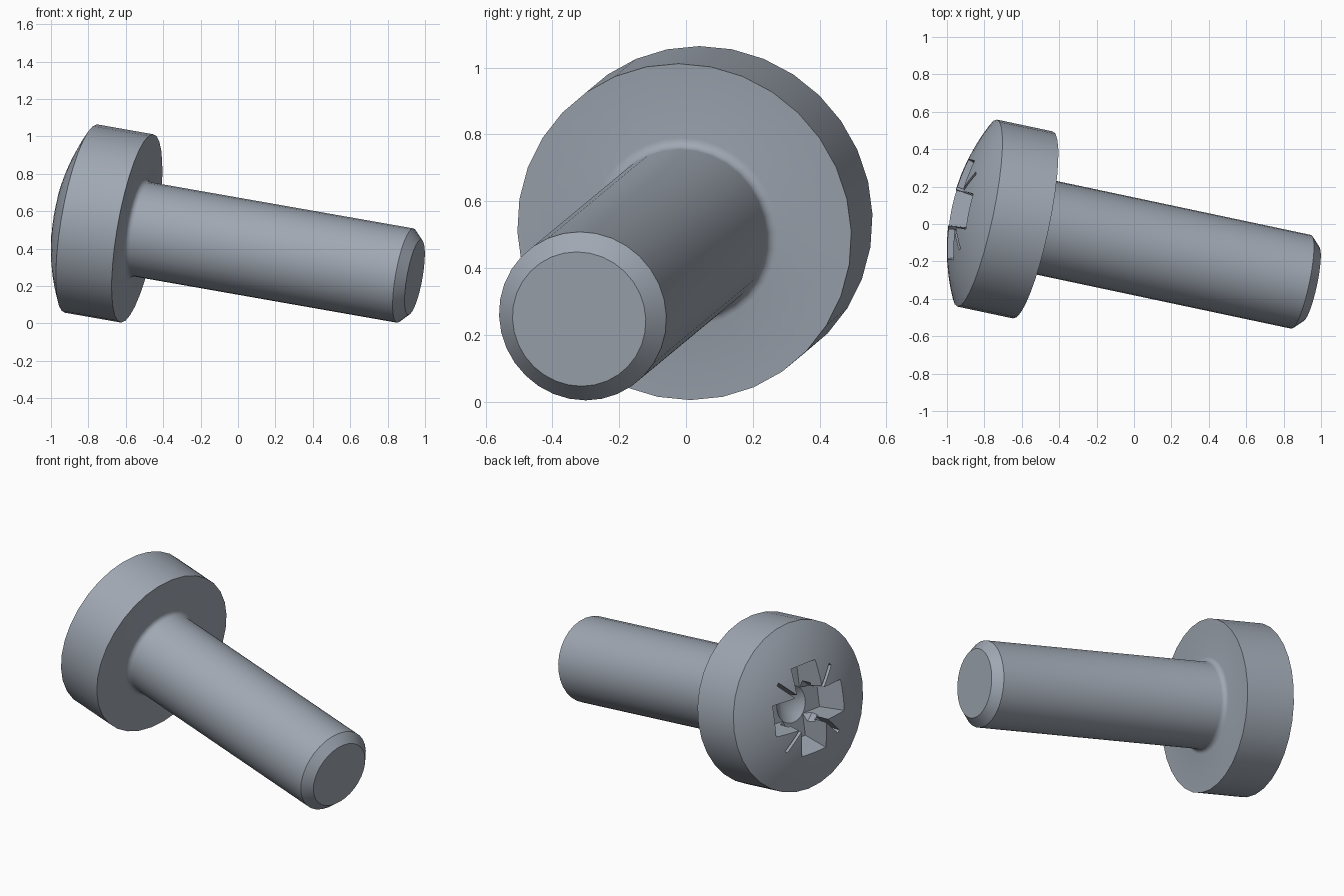
import bpy, bmesh, math
from mathutils import Matrix, Vector

cube = bpy.data.objects.get("Cube")
if cube:
    bpy.data.objects.remove(cube, do_unlink=True)

SIDES = 32
HEAD_R, HEAD_H, DOME_H = 0.511, 0.31, 0.128
SHANK_R, LENGTH, CHAMFER, FILLET = 0.256, 1.54, 0.052, 0.03
APEX = HEAD_H + DOME_H

# Brushed steel
steel = bpy.data.materials.new("steel_grey")
steel.use_nodes = True
colour = (0.35, 0.39, 0.45, 1)
steel.diffuse_color = colour
steel.node_tree.nodes["Principled BSDF"].inputs["Base Color"].default_value = colour


def make_object(name, bm):
    bmesh.ops.recalc_face_normals(bm, faces=bm.faces)
    mesh = bpy.data.meshes.new(name)
    bm.to_mesh(mesh)
    bm.free()
    mesh.materials.append(steel)
    obj = bpy.data.objects.new(name, mesh)
    bpy.context.collection.objects.link(obj)
    return obj


def lathe(name, profile):
    """Revolve (radius, height) points around the z axis; zero radius makes a pole."""
    bm = bmesh.new()
    verts = [bm.verts.new((r, 0, z)) for r, z in profile]
    edges = [bm.edges.new(pair) for pair in zip(verts, verts[1:])]
    bmesh.ops.spin(bm, geom=verts + edges, cent=(0, 0, 0), axis=(0, 0, 1),
                   angle=math.tau, steps=SIDES, use_merge=False)
    bmesh.ops.remove_doubles(bm, verts=bm.verts, dist=0.0005)
    # Flat end is one polygon
    end = [f for f in bm.faces if all(abs(v.co.z + LENGTH) < 0.001 for v in f.verts)]
    if end:
        bmesh.ops.dissolve_faces(bm, faces=end)
    return make_object(name, bm)


def tapered_bar(name, top, bottom, depth, angle):
    """Bar across the axis; top and bottom are (half length, half width)."""
    bm = bmesh.new()
    bmesh.ops.create_cube(bm, size=2)
    over = 0.06
    for v in bm.verts:
        upper = v.co.z > 0
        grow = over / depth
        size = [t + (t - b) * grow if upper else b for t, b in zip(top, bottom)]
        v.co = (v.co.x * size[0], v.co.y * size[1],
                APEX + over if upper else APEX - depth)
    bm.transform(Matrix.Rotation(angle, 4, 'Z'))
    return make_object(name, bm)


# Screw body: tip, chamfer, shank, fillet, head and domed top
profile = [(0, -LENGTH), (SHANK_R - CHAMFER, -LENGTH), (SHANK_R, -LENGTH + CHAMFER)]
for i in range(5):
    a = math.radians(90 * i / 4)
    profile.append((SHANK_R + FILLET * (1 - math.cos(a)), -FILLET * (1 - math.sin(a))))
profile.append((HEAD_R, 0))
dome_r = (HEAD_R ** 2 + DOME_H ** 2) / (2 * DOME_H)
half = math.asin(HEAD_R / dome_r)
for i in range(9):
    a = half * (1 - i / 8)
    profile.append((dome_r * math.sin(a), APEX - dome_r * (1 - math.cos(a))))
screw = lathe("screw", profile)

# Drive recess: cross wings, conical bottom and thin diagonal ticks
cutters = [lathe("recess_cone", [(0, APEX - 0.28), (0.15, APEX - 0.16),
                                 (0.15, APEX - 0.1), (0, APEX - 0.1)])]
for k in range(2):
    turn = k * math.pi / 2
    cutters.append(tapered_bar("recess_wing", (0.285, 0.1), (0.215, 0.08), 0.19, turn))
    cutters.append(tapered_bar("recess_tick", (0.31, 0.011), (0.27, 0.009), 0.11,
                               turn + math.pi / 4))
for cutter in cutters:
    cutter.hide_render = True
    mod = screw.modifiers.new("recess", 'BOOLEAN')
    mod.operation = 'DIFFERENCE'
    mod.solver = 'EXACT'
    mod.object = cutter

bpy.ops.object.select_all(action='DESELECT')
screw.select_set(True)
bpy.context.view_layer.objects.active = screw
for mod in list(screw.modifiers):
    bpy.ops.object.modifier_apply(modifier=mod.name)
for cutter in cutters:
    bpy.data.objects.remove(cutter, do_unlink=True)

# Lean the screw: tip points right, forward and down
axis = Vector((0.964, -0.2045, -0.1695)).normalized()
side = Vector((-axis.y, axis.x, 0)).normalized()
up = axis.cross(side)
pose = Matrix((side, -up, -axis)).transposed().to_4x4()
pose.translation = (-0.54, -0.005, 0.508)
screw.data.transform(pose)
bpy.ops.object.shade_smooth_by_angle(angle=math.radians(30))
